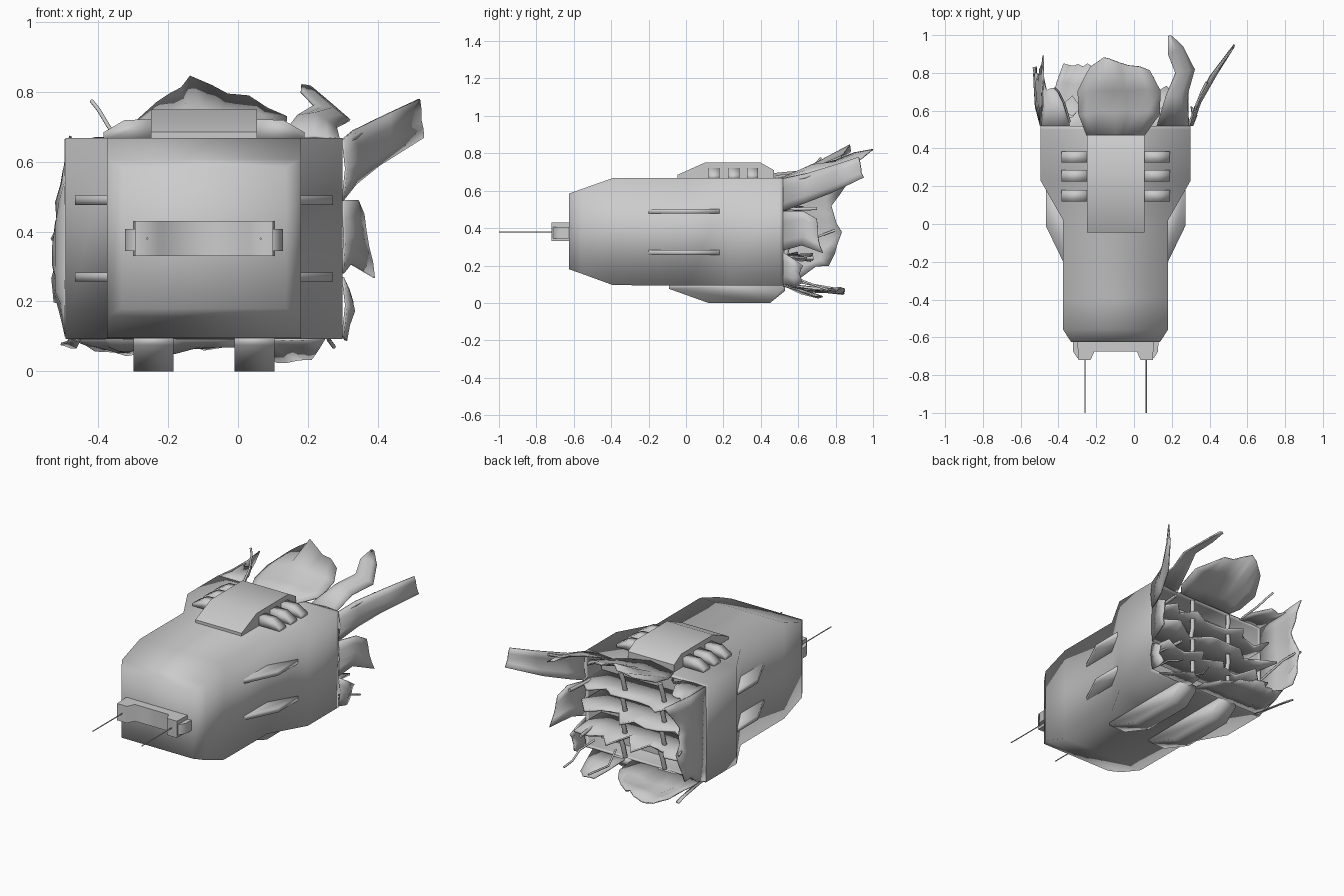
import bpy, bmesh, math, random
from mathutils import Vector

random.seed(4)
CX = -0.0975                      # hull symmetry plane


def mx(x):
    return 2 * CX - x


def make(name, verts, faces, angle=35, thick=0, offset=-1):
    me = bpy.data.meshes.new(name)
    me.from_pydata([tuple(v) for v in verts], [], faces)
    bm = bmesh.new()
    bm.from_mesh(me)
    bmesh.ops.recalc_face_normals(bm, faces=bm.faces)
    bm.to_mesh(me)
    bm.free()
    ob = bpy.data.objects.new(name, me)
    bpy.context.collection.objects.link(ob)
    if thick:
        m = ob.modifiers.new("thickness", 'SOLIDIFY')
        m.thickness, m.offset = thick, offset
    bpy.ops.object.select_all(action='DESELECT')
    ob.select_set(True)
    bpy.context.view_layer.objects.active = ob
    bpy.ops.object.shade_smooth_by_angle(angle=math.radians(angle))
    return ob


def prism(name, profile, axis, a, b, angle=60):
    """Extrude a 2D profile along an axis; profile holds the other two coordinates in order."""
    def p(u, v, w):
        c = [u, v]
        c.insert(axis, w)
        return c
    n = len(profile)
    verts = [p(u, v, a) for u, v in profile] + [p(u, v, b) for u, v in profile]
    faces = [list(range(n)), list(range(n, 2 * n))]
    faces += [[i, (i + 1) % n, n + (i + 1) % n, n + i] for i in range(n)]
    return make(name, verts, faces, angle)


def box(name, x0, x1, y0, y1, z0, z1):
    return prism(name, [(x0, y0), (x1, y0), (x1, y1), (x0, y1)], 2, z0, z1)


def sheet(name, rows, jag=0.012, sub=3, thick=0.007):
    """Torn plate lofted through rows of points, with ragged outer edge."""
    def lerp_list(pts, k):
        out = []
        for a, b in zip(pts, pts[1:]):
            out += [a.lerp(b, i / k) for i in range(k)]
        return out + [pts[-1]]
    grid = [lerp_list([Vector(p) for p in r], sub) for r in rows]
    n = len(grid[0])
    for i, r in enumerate(grid[1:], 1):
        for p in r:
            k = 2.0 if i == len(grid) - 1 else 0.7
            p += Vector((random.uniform(-.5, .5), random.uniform(-k, 0.3), random.uniform(-.5, .5))) * jag
    verts = [p for r in grid for p in r]
    faces = [[i * n + j, i * n + j + 1, (i + 1) * n + j + 1, (i + 1) * n + j]
             for i in range(len(grid) - 1) for j in range(n - 1)]
    return make(name, verts, faces, 50, thick, 0)


def wire(name, pts, r):
    cu = bpy.data.curves.new(name, 'CURVE')
    cu.dimensions, cu.bevel_depth, cu.bevel_resolution = '3D', r, 1
    cu.use_fill_caps = True
    s = cu.splines.new('POLY')
    s.points.add(len(pts) - 1)
    for q, p in zip(s.points, pts):
        q.co = (*p, 1)
    ob = bpy.data.objects.new(name, cu)
    bpy.context.collection.objects.link(ob)
    return ob


# Hull shell: lofted rectangles, closed nose, open torn rear (y, half width, z0, z1)
stations = [(-.625, .235, .18, .585), (-.56, .2775, .157, .608), (-.39, .2775, .095, .668),
            (.02, .2775, .093, .668), (.23, .3975, .093, .668), (.50, .3975, .093, .668),
            (.52, .3975, .093, .668)]
verts = [(CX + sx * w, y, z) for y, w, z0, z1 in stations
         for sx, z in ((-1, z0), (1, z0), (1, z1), (-1, z1))]
faces = [[0, 1, 2, 3]] + [[4 * i + j, 4 * i + (j + 1) % 4, 4 * i + 4 + (j + 1) % 4, 4 * i + 4 + j]
                          for i in range(len(stations) - 1) for j in range(4)]
make("hull", verts, faces, 95, 0.012)

# Roof hump with three vents each side
prism("roof_hump", [(-.045, .66), (-.045, .685), (.10, .75), (.40, .75), (.47, .71), (.47, .66)],
      0, -.25, .055)
vent = [(.05, .66), (.19, .66), (.19, .685), (.13, .72), (.05, .722)]
for y in (.12, .225, .325):
    prism("roof_vent_right", vent, 1, y, y + .06, 95)
    prism("roof_vent_left", [(mx(x), z) for x, z in vent], 1, y, y + .06, 95)

# Belly skids
for x in (-.30, -.01):
    prism("belly_skid", [(-.09, .10), (-.09, .075), (.12, 0), (.45, 0), (.53, .065), (.53, .10)],
          0, x, x + .115, 95)

# Side fins
fin = [(.17, -.21), (.18, -.20), (.272, -.01), (.272, .18), (.17, .18)]
for z in (.477, .257):
    prism("side_fin_right", fin, 2, z, z + .026, 95)
    prism("side_fin_left", [(mx(x), y) for x, y in fin], 2, z, z + .026, 95)

# Nose gun mount with end caps and needle barrels
half = [(.105, -.61), (.10, -.72), (.035, -.72), (.015, -.675)]
prism("gun_mount", half + [(mx(x), y) for x, y in reversed(half)], 2, .33, .43, 75)
cap = [(.08, -.61), (.13, -.61), (.127, -.675), (.105, -.71), (.08, -.71)]
prism("gun_cap_right", cap, 2, .345, .407)
prism("gun_cap_left", [(mx(x), y) for x, y in cap], 2, .345, .407)
for x in (.065, mx(.065)):
    wire("gun_barrel", [(x, -.70, .38), (x, -1.0, .38)], .003)

# Torn roof plates
sheet("roof_tear", [
    [(-.25, .47, .665), (-.10, .46, .69), (.055, .47, .665)],
    [(-.29, .59, .685), (-.10, .60, .705), (.13, .59, .68)],
    [(-.30, .71, .715), (-.11, .71, .755), (.14, .71, .73)],
    [(-.26, .82, .75), (-.13, .90, .84), (.08, .81, .76)]], jag=.016, sub=4)
sheet("roof_spike", [
    [(.12, .52, .665), (.22, .52, .672), (.29, .52, .665)],
    [(.17, .68, .73), (.22, .68, .74), (.28, .68, .70)],
    [(.22, .80, .76), (.27, .81, .755), (.32, .82, .72)],
    [(.18, .90, .80), (.22, .92, .80), (.26, .94, .77)],
    [(.18, 1.0, .82), (.19, 1.0, .82), (.205, .995, .815)]], jag=.003, sub=2)

# Torn right wall plates
sheet("right_spike", [
    [(.30, .52, .665), (.31, .52, .58), (.30, .52, .49)],
    [(.33, .64, .69), (.35, .64, .61), (.335, .64, .535)],
    [(.43, .80, .74), (.435, .79, .66), (.40, .78, .59)],
    [(.52, .925, .78), (.525, .935, .72), (.53, .95, .67)]], jag=.003, sub=2)
sheet("right_mid_tear", [
    [(.30, .52, .49), (.305, .52, .38), (.30, .52, .28)],
    [(.34, .63, .49), (.345, .63, .40), (.32, .62, .31)],
    [(.36, .70, .45), (.375, .71, .36), (.39, .73, .27)]], jag=.006, sub=2)
sheet("right_low_tear", [
    [(.30, .52, .27), (.31, .52, .19), (.30, .52, .10)],
    [(.32, .58, .23), (.33, .58, .17), (.31, .58, .09)],
    [(.325, .64, .20), (.32, .61, .16), (.30, .63, .11)]], jag=.008, sub=2)

# Torn left wall and floor plates
sheet("left_tear", [
    [(-.493, .52, .665), (-.495, .52, .48), (-.495, .52, .28), (-.493, .52, .10)],
    [(-.485, .66, .66), (-.515, .64, .48), (-.525, .63, .28), (-.50, .62, .14)],
    [(-.48, .78, .665), (-.515, .74, .48), (-.53, .75, .30), (-.52, .70, .19)],
    [(-.48, .90, .67), (-.505, .79, .52), (-.52, .84, .38), (-.53, .77, .20)]], sub=3)
sheet("left_top_tear", [
    [(-.49, .52, .66), (-.42, .52, .665), (-.34, .52, .66)],
    [(-.48, .62, .655), (-.43, .62, .66), (-.355, .61, .665)],
    [(-.48, .78, .655), (-.46, .72, .655), (-.41, .72, .665)]], jag=.006, sub=2)
sheet("floor_tear", [
    [(-.48, .52, .095), (-.33, .52, .095), (-.18, .52, .095), (-.01, .52, .095)],
    [(-.44, .64, .075), (-.34, .64, .065), (-.18, .64, .06), (.00, .63, .07)],
    [(-.41, .75, .065), (-.33, .74, .055), (-.18, .74, .065), (-.04, .70, .065)],
    [(-.38, .85, .06), (-.30, .86, .05), (-.21, .85, .075), (-.09, .76, .07)]], jag=.016, sub=3)
sheet("floor_shard", [
    [(.03, .52, .095), (.14, .52, .09), (.25, .52, .095)],
    [(.08, .62, .05), (.15, .62, .07), (.23, .61, .065)],
    [(.11, .71, .025), (.17, .73, .035), (.21, .70, .035)]], jag=.006, sub=2)
sheet("corner_shard", [
    [(-.48, .52, .10), (-.45, .52, .09)],
    [(-.49, .70, .085), (-.46, .70, .07)],
    [(-.51, .80, .08), (-.48, .78, .07)]], jag=.004, sub=2)

# Inner bulkhead and ragged decks with posts
box("bulkhead", -.48, .285, .38, .39, .10, .66)
levels = [.25, .385, .505]
for z in levels:
    xs = [-.483 + .77 * i / 10 for i in range(11)]
    tip = [.60 + random.uniform(-.04, .09) for _ in xs]
    sheet("deck", [[(x, .39, z) for x in xs], [(x, .52, z) for x in xs],
                   [(x, t, z + random.uniform(-.025, .02)) for x, t in zip(xs, tip)]],
          jag=.006, sub=1, thick=.012)
for z in [.11] + levels:
    for x in (-.23, .03):
        wire("deck_post", [(x, .53, z), (x, .55, z + .07), (x + .01, .56, z + .12)], .014)

# Loose cables and bent rods
wire("cable_top_left", [(-.34, .54, .66), (-.37, .64, .70), (-.40, .70, .75), (-.42, .72, .775)], .006)
wire("cable_left", [(-.47, .55, .30), (-.49, .72, .36), (-.525, .80, .39), (-.53, .83, .38)], .007)
wire("cable_low_right", [(.24, .52, .15), (.27, .62, .12), (.26, .70, .09), (.275, .76, .07)], .006)
wire("cable_low_mid", [(.10, .52, .13), (.05, .66, .10), (.10, .78, .08)], .006)
wire("rod_right", [(.24, .50, .245), (.22, .68, .24)], .01)
wire("rod_upper_right", [(.27, .52, .50), (.28, .70, .505)], .01)
wire("rod_right_spike", [(.29, .52, .64), (.36, .70, .69), (.385, .75, .71)], .008)
